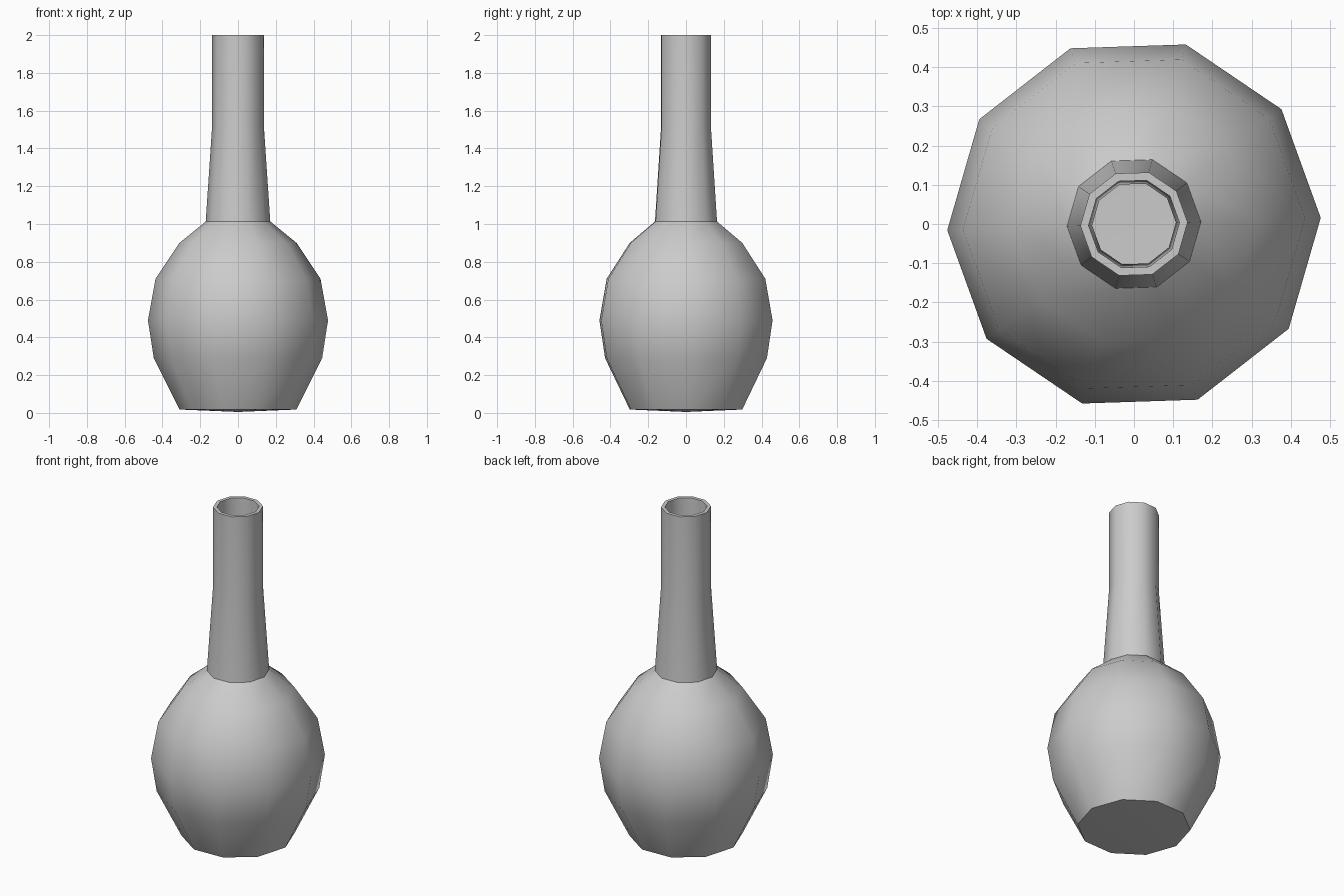
import bpy, bmesh, math
from mathutils import Matrix, Vector

if "Cube" in bpy.data.objects:
    bpy.data.objects.remove(bpy.data.objects["Cube"])

SIDES = 10
TURN = math.radians(1.9)


def lathe(name, profile):
    """Revolve an (r, z) profile about z into a ten-sided object."""
    bm = bmesh.new()
    verts = [bm.verts.new((r, 0, z)) for r, z in profile]
    edges = [bm.edges.new(pair) for pair in zip(verts, verts[1:])]
    bmesh.ops.spin(bm, geom=verts + edges, cent=(0, 0, 0), axis=(0, 0, 1),
                   angle=math.tau, steps=SIDES, use_duplicate=False)
    bmesh.ops.remove_doubles(bm, verts=bm.verts, dist=0.0005)
    bmesh.ops.recalc_face_normals(bm, faces=bm.faces)
    bm.transform(Matrix.Rotation(TURN, 4, 'Z'))
    mesh = bpy.data.meshes.new(name)
    bm.to_mesh(mesh)
    bm.free()
    obj = bpy.data.objects.new(name, mesh)
    bpy.context.collection.objects.link(obj)
    bpy.ops.object.select_all(action='DESELECT')
    obj.select_set(True)
    bpy.context.view_layer.objects.active = obj
    bpy.ops.object.shade_smooth_by_angle(angle=math.radians(42))
    return obj


# Outside: slightly domed base, round belly, tapered neck
outside = [(0, 0.005), (0.31, 0.018), (0.446, 0.29), (0.477, 0.49),
           (0.437, 0.71), (0.31, 0.90), (0.171, 1.013),
           (0.137, 1.52), (0.137, 2.0)]

# Inside: rim, bore and hollow belly
inside = [(0.116, 2.0), (0.107, 1.52), (0.14, 1.0), (0.29, 0.88),
          (0.412, 0.70), (0.45, 0.49), (0.42, 0.30), (0.293, 0.045),
          (0, 0.032)]

lathe("bottle", outside + inside)
